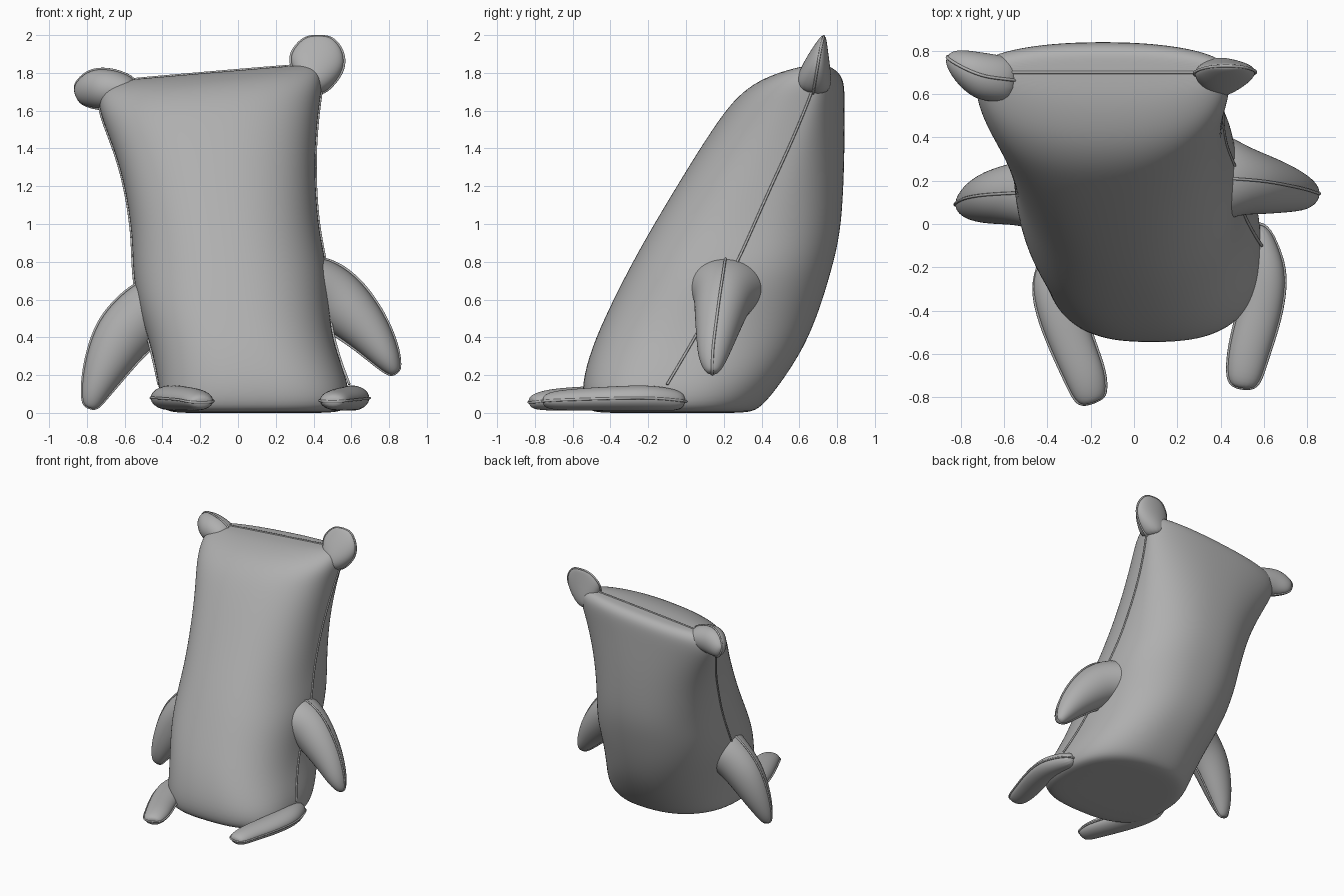
import bpy, bmesh, math
from mathutils import Vector

grey = bpy.data.materials.new("dark_grey")
grey.diffuse_color = (0.43, 0.43, 0.43, 1)


def loft(name, rings):
    """Skin a list of closed rings, cap both ends and smooth."""
    bm = bmesh.new()
    vs = [[bm.verts.new(p) for p in r] for r in rings]
    n = len(vs[0])
    for a, b in zip(vs, vs[1:]):
        for i in range(n):
            j = (i + 1) % n
            bm.faces.new((a[i], a[j], b[j], b[i]))
    bm.faces.new(vs[0])
    bm.faces.new(vs[-1])
    bmesh.ops.recalc_face_normals(bm, faces=bm.faces)
    for f in bm.faces:
        f.smooth = True
    me = bpy.data.meshes.new(name)
    bm.to_mesh(me)
    bm.free()
    me.materials.append(grey)
    ob = bpy.data.objects.new(name, me)
    bpy.context.collection.objects.link(ob)
    mod = ob.modifiers.new("smooth", "SUBSURF")
    mod.levels = mod.render_levels = 2
    return ob


def seam(name, pts, r=0.007):
    """Thin stitched ridge following the given points."""
    cu = bpy.data.curves.new(name, "CURVE")
    cu.dimensions = "3D"
    cu.bevel_depth = r
    cu.bevel_resolution = 1
    cu.use_fill_caps = True
    cu.materials.append(grey)
    sp = cu.splines.new("NURBS")
    sp.points.add(len(pts) - 1)
    for p, q in zip(sp.points, pts):
        p.co = (*q, 1)
    sp.order_u = 4
    sp.use_endpoint_u = True
    sp.resolution_u = 6
    ob = bpy.data.objects.new(name, cu)
    bpy.context.collection.objects.link(ob)


def limb(name, path, flat):
    """path rows: x, y, z, half width, half thickness; flat = thickness axis."""
    P = [Vector(r[:3]) for r in path]
    rings, left, right = [], [], []
    N = 16
    for k, row in enumerate(path):
        t = (P[min(k + 1, len(P) - 1)] - P[max(k - 1, 0)]).normalized()
        n = Vector(flat)
        n = (n - t * n.dot(t)).normalized()
        s = t.cross(n)
        ring = [P[k] + s * row[3] * math.cos(2 * math.pi * i / N)
                + n * row[4] * math.sin(2 * math.pi * i / N) for i in range(N)]
        rings.append(ring)
        left.append(ring[0])
        right.append(ring[N // 2])
    loft(name, rings)
    # the seam starts at the buried root so no loose end shows
    seam(name + "_seam", [P[0]] + left + right[::-1] + [P[0]])


# Body: z, left x, right x, front y, back y, side seam y
rows = [
    (0.00, -0.20, 0.36, -0.32, 0.18, -0.10),
    (0.00, -0.36, 0.53, -0.49, 0.34, -0.12),
    (0.03, -0.41, 0.59, -0.54, 0.40, -0.13),
    (0.15, -0.42, 0.59, -0.555, 0.50, -0.10),
    (0.35, -0.46, 0.51, -0.50, 0.63, 0.02),
    (0.55, -0.53, 0.48, -0.41, 0.71, 0.13),
    (0.75, -0.56, 0.48, -0.31, 0.77, 0.25),
    (0.95, -0.56, 0.43, -0.20, 0.82, 0.34),
    (1.20, -0.60, 0.41, -0.05, 0.835, 0.45),
    (1.40, -0.65, 0.41, 0.07, 0.84, 0.55),
    (1.60, -0.72, 0.43, 0.20, 0.84, 0.64),
    (1.70, -0.74, 0.45, 0.29, 0.84, 0.68),
    (1.77, -0.73, 0.44, 0.40, 0.835, 0.70),
    (1.81, -0.67, 0.40, 0.55, 0.80, 0.70),
    (1.815, -0.60, 0.35, 0.65, 0.75, 0.70),
]
N = 40
rings = []
for z, xl, xr, yf, yb, ys in rows:
    ring = []
    for i in range(N):
        a = 2 * math.pi * i / N
        c, s = math.cos(a), math.sin(a)
        e = 0.87 if s > 0 else 0.74 + 0.13 * min(1, z / 0.8)
        u = math.copysign(abs(c) ** e, c)
        v = abs(s) ** e
        x = (xl + xr) / 2 + (xr - xl) / 2 * u
        y = ys + ((yb - ys) if s > 0 else (yf - ys)) * v
        tilt = max(0, min(1, (z - 1.2) / 0.5))
        ring.append(Vector((x, y, z + 0.085 * tilt * x)))
    rings.append(ring)
loft("body", rings)
R = [r[0] for r in rings[3:]]
L = [r[N // 2] for r in rings[3:]]
seam("body_seam", R + L[::-1])

# Arms, with wide roots that blend into the body
limb("left_arm", [
    (-0.30, 0.15, 0.58, 0.17, 0.24),
    (-0.43, 0.145, 0.56, 0.175, 0.19),
    (-0.52, 0.14, 0.50, 0.165, 0.15),
    (-0.62, 0.13, 0.40, 0.155, 0.135),
    (-0.70, 0.11, 0.25, 0.12, 0.11),
    (-0.76, 0.09, 0.11, 0.075, 0.07),
    (-0.78, 0.085, 0.04, 0.045, 0.035),
    (-0.785, 0.085, 0.025, 0.02, 0.015)], (0, 1, 0))
limb("right_arm", [
    (0.28, 0.22, 0.66, 0.17, 0.26),
    (0.41, 0.21, 0.66, 0.18, 0.21),
    (0.50, 0.20, 0.615, 0.17, 0.16),
    (0.60, 0.18, 0.53, 0.15, 0.14),
    (0.71, 0.16, 0.41, 0.115, 0.11),
    (0.79, 0.14, 0.29, 0.075, 0.08),
    (0.825, 0.14, 0.225, 0.04, 0.045),
    (0.835, 0.14, 0.21, 0.02, 0.02)], (0, 1, 0))

# Legs
limb("left_leg", [
    (-0.36, -0.14, 0.07, 0.06, 0.05),
    (-0.375, -0.25, 0.08, 0.105, 0.065),
    (-0.34, -0.40, 0.08, 0.11, 0.07),
    (-0.285, -0.56, 0.075, 0.10, 0.065),
    (-0.22, -0.71, 0.07, 0.095, 0.06),
    (-0.20, -0.80, 0.06, 0.075, 0.045),
    (-0.19, -0.825, 0.055, 0.045, 0.025)], (0, 0, 1))
limb("right_leg", [
    (0.56, 0.0, 0.06, 0.05, 0.05),
    (0.59, -0.12, 0.075, 0.08, 0.065),
    (0.61, -0.24, 0.08, 0.10, 0.07),
    (0.58, -0.42, 0.075, 0.10, 0.065),
    (0.53, -0.58, 0.07, 0.095, 0.06),
    (0.505, -0.72, 0.065, 0.08, 0.05),
    (0.50, -0.76, 0.06, 0.045, 0.025)], (0, 0, 1))

# Ears
limb("left_ear", [
    (-0.54, 0.66, 1.69, 0.07, 0.10),
    (-0.62, 0.67, 1.71, 0.095, 0.11),
    (-0.70, 0.68, 1.715, 0.11, 0.115),
    (-0.77, 0.72, 1.715, 0.105, 0.09),
    (-0.83, 0.76, 1.69, 0.07, 0.055),
    (-0.855, 0.775, 1.68, 0.035, 0.02)], (0, 1, 0))
limb("right_ear", [
    (0.37, 0.67, 1.70, 0.07, 0.09),
    (0.40, 0.68, 1.77, 0.115, 0.095),
    (0.42, 0.695, 1.85, 0.15, 0.07),
    (0.425, 0.71, 1.92, 0.135, 0.045),
    (0.425, 0.725, 1.98, 0.085, 0.02),
    (0.425, 0.73, 1.995, 0.04, 0.01)], (0, 1, 0))
